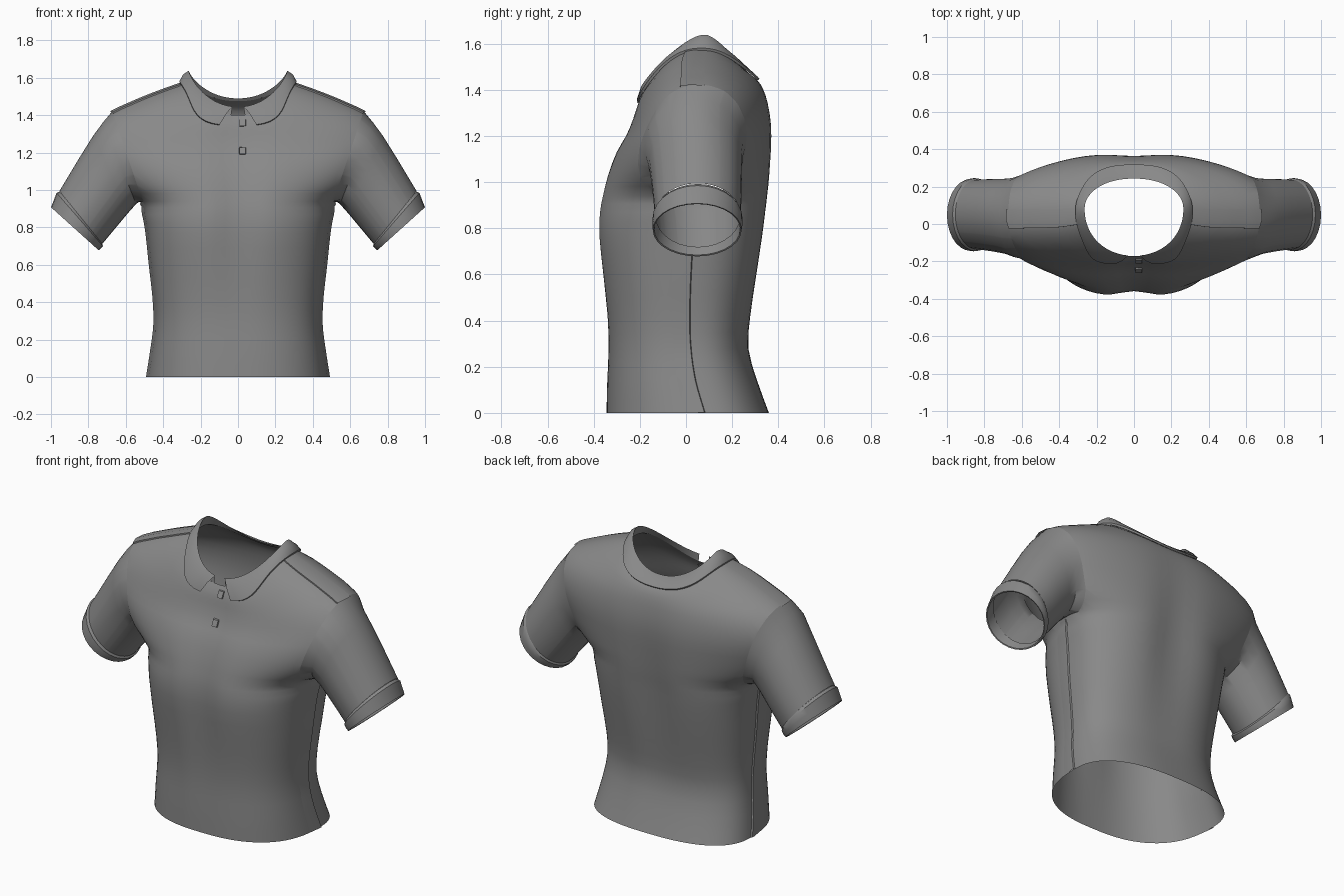
import bpy, bmesh, math
from mathutils import Vector

if "Cube" in bpy.data.objects:
    bpy.data.objects.remove(bpy.data.objects["Cube"])

cloth = bpy.data.materials.new("grey_cloth")
cloth.diffuse_color = (0.25, 0.25, 0.25, 1)
cloth.use_nodes = True
cloth.node_tree.nodes["Principled BSDF"].inputs["Base Color"].default_value = cloth.diffuse_color


def grid(name, rows, closed=False, angle=40):
    """Skin a list of equally long point rows with quads."""
    bm = bmesh.new()
    vs = [[bm.verts.new(p) for p in r] for r in rows]
    n = len(rows[0])
    for a, b in zip(vs, vs[1:]):
        for j in range(n if closed else n - 1):
            k = (j + 1) % n
            bm.faces.new((a[j], a[k], b[k], b[j]))
    return finish(name, bm, angle)


def finish(name, bm, angle=40):
    bmesh.ops.remove_doubles(bm, verts=bm.verts, dist=0.0005)
    me = bpy.data.meshes.new(name)
    bm.to_mesh(me)
    bm.free()
    me.materials.append(cloth)
    ob = bpy.data.objects.new(name, me)
    bpy.context.collection.objects.link(ob)
    bpy.ops.object.select_all(action='DESELECT')
    ob.select_set(True)
    bpy.context.view_layer.objects.active = ob
    bpy.ops.object.shade_smooth_by_angle(angle=math.radians(angle))
    return ob


def mirrored(rows):
    return [[Vector((-p.x, p.y, p.z)) for p in reversed(r)] for r in rows]


def oval(w, yf, yb, ys, zf, zs, zb, n, t, pw=2.0):
    """Point on a tilted, rounded cross-section; t=0 is the side, -90 deg the front."""
    c, s = math.cos(t), math.sin(t)
    if s > 0:  # the upper back falls away faster towards the arms
        n -= .3 * min(1, max(0, (zs - .9) / .2)) * min(1, max(0, (1.6 - zs) / .1))
    x = math.copysign(abs(c) ** (2 / n), c) * w
    k = abs(s) ** (2 / n)
    y = ys + k * ((yb if s > 0 else yf) - ys)
    z = zs + abs(s) ** pw * ((zb if s > 0 else zf) - zs)
    return Vector((x, y, z))


# body sections: half width, front y, back y, side y, front z, side z, back z, roundness
BODY = [
    (.484, -.345, .36, .08, 0, 0, 0, 2.5),
    (.462, -.343, .31, .04, .14, .14, .14, 2.5),
    (.445, -.34, .275, .02, .28, .28, .28, 2.5),
    (.449, -.348, .288, .015, .42, .42, .42, 2.5),
    (.469, -.37, .32, .02, .60, .60, .60, 2.5),
    (.487, -.39, .348, .03, .77, .77, .77, 2.5),
    (.505, -.388, .362, .04, .87, .87, .87, 2.4),
    (.525, -.376, .372, .05, .94, .94, .94, 2.3),
    (.66, -.35, .38, .05, 1.03, 1.03, 1.03, 2.2),
    (.77, -.308, .386, .05, 1.13, 1.16, 1.15, 2.2),
    (.80, -.265, .382, .06, 1.20, 1.29, 1.25, 2.2),
    (.71, -.235, .365, .06, 1.27, 1.40, 1.34, 2.3),
    (.56, -.22, .345, .06, 1.32, 1.475, 1.40, 2.3),
    (.41, -.205, .317, .06, 1.36, 1.535, 1.44, 2.3),
    (.285, -.18, .26, .07, 1.40, 1.578, 1.475, 2.2),
]
NECK = len(BODY) - 1


def body(u, t, out=0.0):
    """Smoothly interpolated body surface, optionally pushed outward."""
    i = min(int(u), NECK - 1)
    f = u - i
    r0, r1, r2, r3 = (BODY[min(max(k, 0), NECK)] for k in (i - 1, i, i + 1, i + 2))
    row = [b + .5 * f * (c - a + f * (2 * a - 5 * b + 4 * c - d + f * (3 * (b - c) + d - a)))
           for a, b, c, d in zip(r0, r1, r2, r3)]
    p = oval(*row, t)
    # hollows along the middle of chest and back
    wide = .15 if p.y > 0 else .11
    amount = .034 * math.exp(-((p.z - .9) / .45) ** 2) * math.exp(-(p.x / wide) ** 2)
    p.y -= math.copysign(amount, math.sin(t)) * abs(math.sin(t))
    if out:
        e = .02
        d1 = body(u, t + e) - body(u, t - e)
        d2 = body(min(u + e, NECK), t) - body(max(u - e, 0), t)
        p += d1.cross(d2).normalized() * out
    return p


# torso, with armholes sliced by a leaning plane
ARM, LEAN = Vector((.51, 0, .94)), Vector((1, 0, -.335)).normalized()
SEG = 72
bm = bmesh.new()
us = [i / 2 for i in range(2 * NECK + 1)]
vs = [[bm.verts.new(body(u, 2 * math.pi * j / SEG)) for j in range(SEG)] for u in us]
for a, b in zip(vs, vs[1:]):
    for j in range(SEG):
        k = (j + 1) % SEG
        bm.faces.new((a[j], a[k], b[k], b[j]))
for side in (1, -1):
    co, no = Vector((ARM.x * side, 0, ARM.z)), Vector((LEAN.x * side, 0, LEAN.z))
    up = [f for f in bm.faces if f.calc_center_median().z > .941]
    geom = up + list({e for f in up for e in f.edges}) + list({v for f in up for v in f.verts})
    bmesh.ops.bisect_plane(bm, geom=geom, plane_co=co, plane_no=no, dist=1e-5)
    out = [f for f in bm.faces if f.calc_center_median().z > .941
           and (f.calc_center_median() - co).dot(no) > 0]
    bmesh.ops.delete(bm, geom=out, context='FACES')
rim = {v for e in bm.edges if e.is_boundary for v in e.verts}
armhole = [v.co.copy() for v in rim if v.co.x > .4 and v.co.z > .5]
finish("torso", bm, 50)


# sleeves: top x, top z, bottom x, bottom z, front y, back y
def sleeve_ring(r, phis):
    tx, tz, bx, bz, yf, yb = r
    c = Vector(((tx + bx) / 2, (yf + yb) / 2, (tz + bz) / 2))
    a = Vector(((tx - bx) / 2, 0, (tz - bz) / 2))
    return [c + a * math.cos(f) + Vector((0, (yb - yf) / 2 * math.sin(f), 0)) for f in phis]


mid = Vector((.59, .04, 1.175))
axis = Vector((.15, 0, .47)).normalized()
ang = lambda p: math.atan2((p.y - mid.y) / .225, (p - mid).dot(axis) / .245)
armhole.sort(key=ang)
phis = [ang(p) for p in armhole]
SLEEVE = [
    (.72, 1.365, .545, .925, -.178, .25),
    (.775, 1.29, .585, .88, -.16, .243),
    (.85, 1.17, .635, .82, -.148, .242),
    (.91, 1.07, .685, .76, -.14, .24),
    (.955, .995, .725, .712, -.135, .238),
]
CUFF = [
    (.953, .992, .727, .716, -.134, .237),
    (.97, .985, .722, .70, -.145, .245),
    (.985, .945, .732, .688, -.146, .245),
    (1.0, .908, .745, .678, -.144, .241),
    (.993, .905, .749, .684, -.138, .235),
    (.95, .985, .729, .719, -.131, .234),
]
even = [2 * math.pi * j / 28 for j in range(28)]
sleeve = [armhole] + [sleeve_ring(r, phis) for r in SLEEVE]
cuff = [sleeve_ring(r, even) for r in CUFF]
for tag, f in (("right", lambda r: r), ("left", mirrored)):
    grid(tag + "_sleeve", f(sleeve), True, 50)
    grid(tag + "_cuff", f(cuff), True, 35)

# folded collar: stand inside, fold on top, flap outside
N = 64
a0, a1 = math.radians(-84), math.radians(264)
rows = [[], [], [], [], []]
for j in range(N + 1):
    t = a0 + (a1 - a0) * j / N
    s = math.sin(t)
    stand = body(NECK, t)
    fold = oval(.264, -.17, .243, .08, 1.445, 1.64, 1.49, 2.1, t, 1.5)
    drop = .28 + 1.15 * max(0, -s) ** 4 + .75 * max(0, s) ** 3
    flap = body(NECK - drop, t, .012)
    edge = body(NECK - drop, t, .001)
    # points of the collar spread away from the middle
    spread = math.copysign(.035 * max(0, -s) ** 12, math.cos(t))
    flap.x += spread
    edge.x += spread
    roll = fold.lerp(flap, .45) + Vector((math.cos(t), s, .6)) * .008
    for r, p in zip(rows, (stand, fold, roll, flap, edge)):
        r.append(p)
grid("collar", rows, False, 45)

# raised seams on the shoulders and down the sides
shoulder, flank = [], []
for i in range(13):
    u = NECK - .3 - i / 12 * 2.5
    shoulder.append([body(u, math.radians(d), h) for d, h in
                     ((-14, 0), (-13.5, .007), (-6, .006), (4, .001))])
for i in range(29):
    u = i / 28 * 6.9
    flank.append([body(u, math.radians(d), h) for d, h in
                  ((-8, 0), (-1, .008), (0, .008), (.25, 0))])
for tag, f in (("right", lambda r: r), ("left", mirrored)):
    grid(tag + "_shoulder_seam", f(shoulder), False, 30)
    grid(tag + "_side_seam", f(flank), False, 30)


# square buttons on the chest
def chest_y(x, z):
    best = min((body(u / 20, math.radians(-90 + d)) for u in range(140, 20 * NECK)
                for d in range(0, 12, 2)), key=lambda p: (p.x - x) ** 2 + (p.z - z) ** 2)
    return best.y


for k, z in enumerate((1.36, 1.21)):
    bm = bmesh.new()
    bmesh.ops.create_cube(bm, size=1)
    for v in bm.verts:
        rim_in = .8 if v.co.y < 0 else 1
        y = chest_y(.025, z + v.co.z * .042)
        v.co = Vector((.025 + v.co.x * .04 * rim_in, y + v.co.y * .022, z + v.co.z * .042 * rim_in))
    finish("button_%d" % (k + 1), bm, 30)
